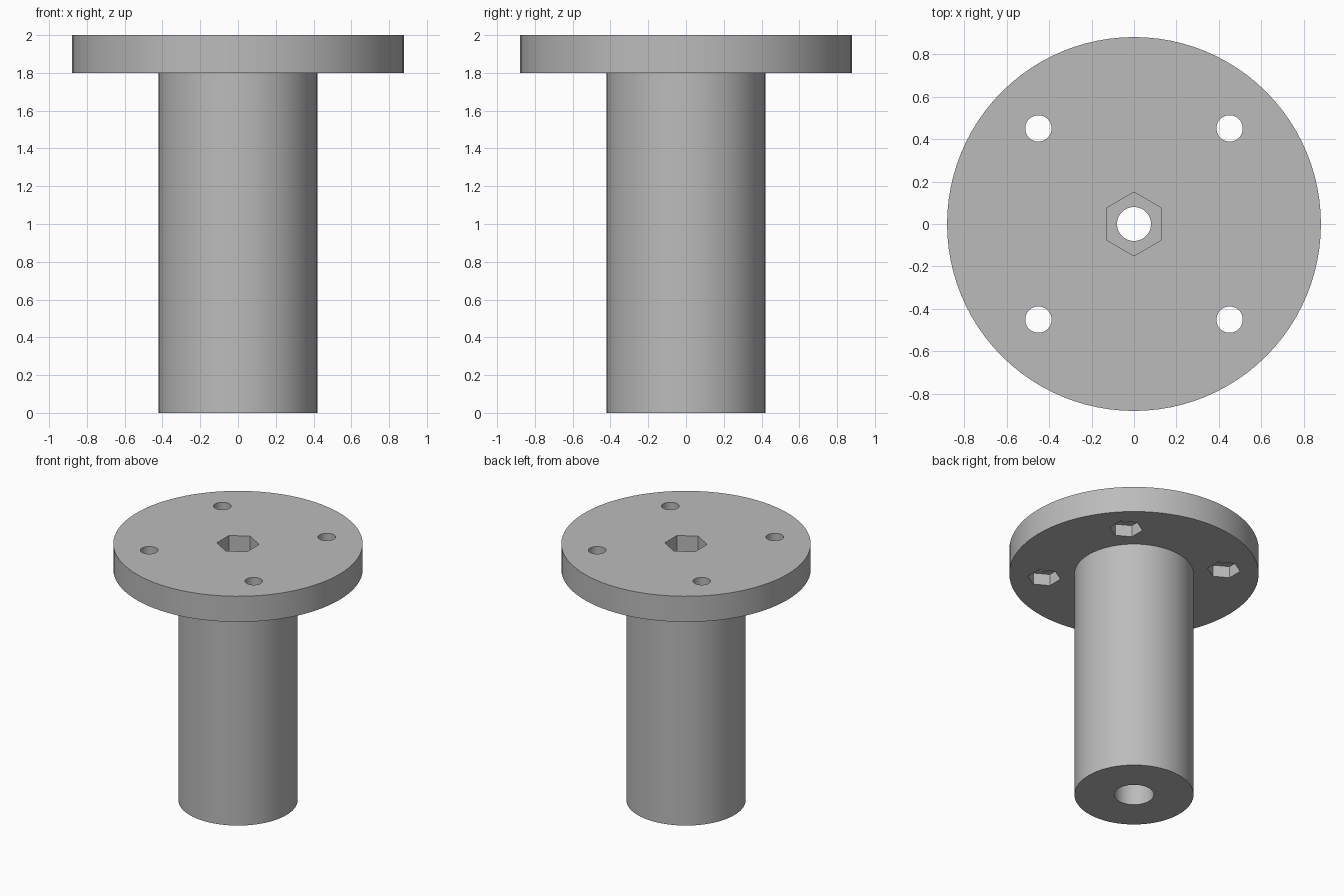
import bpy, bmesh, math
from mathutils import Matrix, Vector

old = bpy.data.objects.get("Cube")
if old:
    bpy.data.objects.remove(old, do_unlink=True)

HEIGHT = 2.0
FLANGE_R, FLANGE_BOTTOM = 0.88, 1.8
SHAFT_R = 0.42
BOLT_OFFSET = 0.45
EPS = 0.05  # cutter overshoot

grey = bpy.data.materials.new("plain grey")
grey.use_nodes = True
colour = (0.5, 0.5, 0.5, 1)
grey.diffuse_color = colour
grey.node_tree.nodes["Principled BSDF"].inputs["Base Color"].default_value = colour


def new_object(name, bm):
    bmesh.ops.recalc_face_normals(bm, faces=bm.faces)
    mesh = bpy.data.meshes.new(name)
    bm.to_mesh(mesh)
    bm.free()
    mesh.materials.append(grey)
    obj = bpy.data.objects.new(name, mesh)
    bpy.context.collection.objects.link(obj)
    return obj


def add_prism(bm, x, y, radius, bottom, top, sides):
    """Vertical prism; six-sided ones point along y."""
    turn = Matrix.Rotation(math.pi / 2, 4, 'Z')
    place = Matrix.Translation((x, y, (bottom + top) / 2)) @ turn
    ring = bmesh.ops.create_circle(bm, cap_ends=True, segments=sides, radius=radius,
                                   matrix=Matrix.Translation((x, y, bottom)))
    # Align a corner with the y axis
    bmesh.ops.rotate(bm, verts=ring["verts"], cent=(x, y, bottom),
                     matrix=Matrix.Rotation(
                         math.pi / 2 - math.atan2(ring["verts"][0].co.y - y,
                                                  ring["verts"][0].co.x - x), 3, 'Z'))
    base = ring["verts"][0].link_faces[0]
    result = bmesh.ops.extrude_face_region(bm, geom=[base], use_keep_orig=True)
    moved = [v for v in result["geom"] if isinstance(v, bmesh.types.BMVert)]
    bmesh.ops.translate(bm, verts=moved, vec=Vector((0, 0, top - bottom)))


# Flange and shaft turned as one solid from a half profile
bm = bmesh.new()
profile = [(0, 0), (SHAFT_R, 0), (SHAFT_R, FLANGE_BOTTOM),
           (FLANGE_R, FLANGE_BOTTOM), (FLANGE_R, HEIGHT), (0, HEIGHT)]
points = [bm.verts.new((r, 0, z)) for r, z in profile]
edges = [bm.edges.new(pair) for pair in zip(points, points[1:])]
bmesh.ops.spin(bm, geom=points + edges, cent=(0, 0, 0), axis=(0, 0, 1),
               angle=math.tau, steps=96, use_duplicate=False)
bmesh.ops.remove_doubles(bm, verts=bm.verts, dist=1e-4)
bmesh.ops.dissolve_limit(bm, angle_limit=0.01, verts=bm.verts, edges=bm.edges)
body = new_object("flanged_shaft", bm)


def cut(name, shapes):
    """Cut a set of separate prisms out of the body."""
    bm = bmesh.new()
    for shape in shapes:
        add_prism(bm, *shape)
    cutter = new_object(name, bm)
    cutter.hide_render = True
    mod = body.modifiers.new(name, 'BOOLEAN')
    mod.operation = 'DIFFERENCE'
    mod.solver = 'EXACT'
    mod.object = cutter
    bpy.context.view_layer.objects.active = body
    bpy.ops.object.modifier_apply(modifier=name)
    bpy.data.objects.remove(cutter, do_unlink=True)


corners = [(sx * BOLT_OFFSET, sy * BOLT_OFFSET) for sx in (-1, 1) for sy in (-1, 1)]

# Bolt holes through the flange, with nut pockets underneath
cut("bolt_holes", [(x, y, 0.062, FLANGE_BOTTOM - EPS, HEIGHT + EPS, 48) for x, y in corners])
cut("nut_pockets", [(x, y, 0.117, FLANGE_BOTTOM - EPS, FLANGE_BOTTOM + 0.09, 6)
                    for x, y in corners])
# Central bore, with a hexagonal pocket above and a round recess below
cut("centre_bore", [(0, 0, 0.08, -EPS, HEIGHT + EPS, 48)])
cut("hex_pocket", [(0, 0, 0.15, HEIGHT - 0.2, HEIGHT + EPS, 6)])
cut("screw_recess", [(0, 0, 0.14, -EPS, 0.5, 64)])

# Smooth round walls, crisp rims
bpy.ops.object.select_all(action='DESELECT')
body.select_set(True)
bpy.context.view_layer.objects.active = body
bpy.ops.object.shade_smooth_by_angle(angle=math.radians(30))
